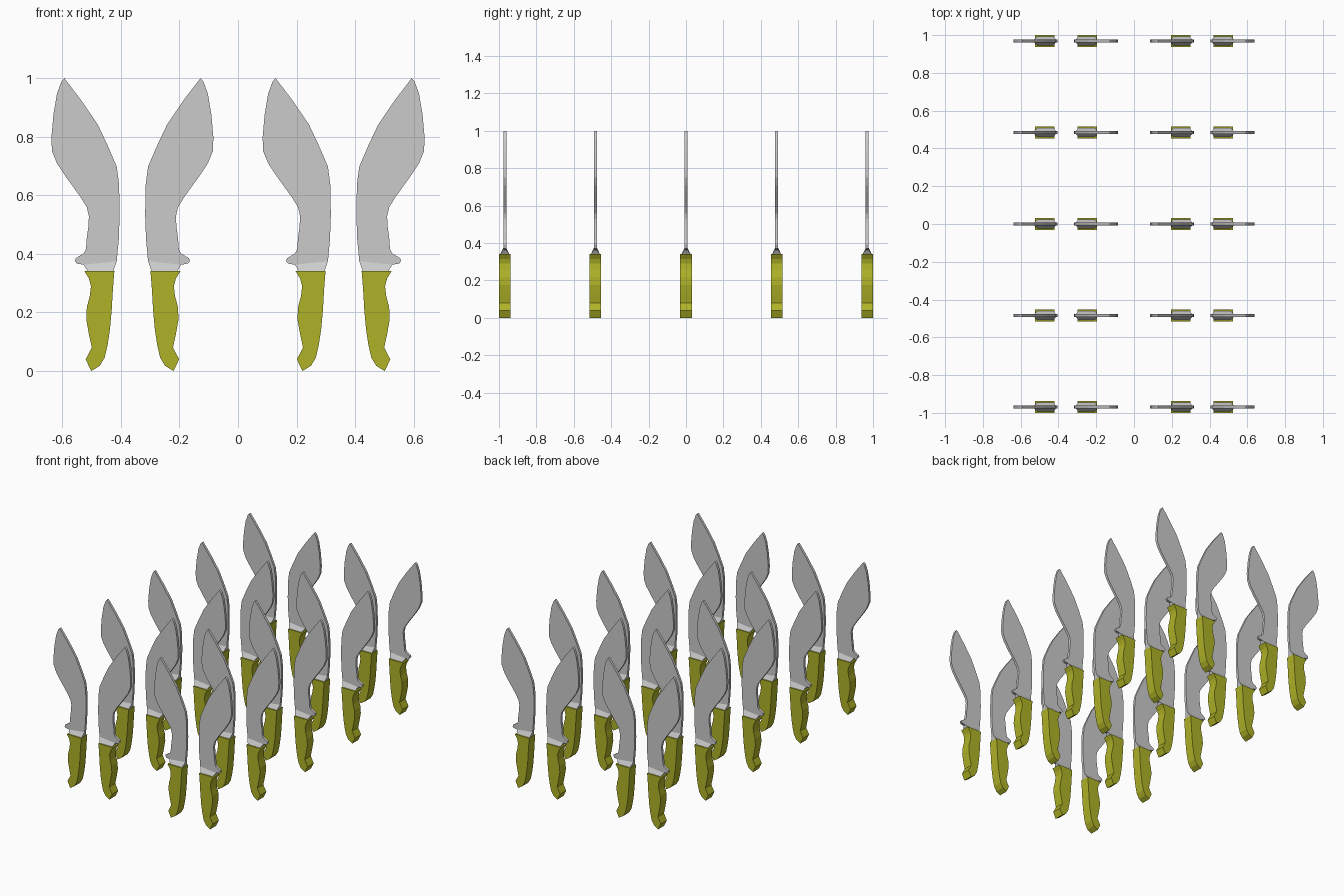
import bpy, bmesh

# Side profiles (x, z) of one knife, in the position of the outer left one
BLADE = [(-0.593, 1.0), (-0.537, 0.927), (-0.479, 0.842), (-0.445, 0.77), (-0.414, 0.698),
         (-0.406, 0.637), (-0.404, 0.535), (-0.407, 0.45), (-0.414, 0.375), (-0.527, 0.363),
         (-0.55, 0.367), (-0.557, 0.375), (-0.554, 0.385), (-0.526, 0.402), (-0.519, 0.416),
         (-0.516, 0.457), (-0.511, 0.491), (-0.509, 0.528), (-0.516, 0.559), (-0.537, 0.593),
         (-0.591, 0.668), (-0.618, 0.709), (-0.635, 0.75), (-0.637, 0.797), (-0.63, 0.876),
         (-0.618, 0.947), (-0.603, 0.988)]
HANDLE = [(-0.525, 0.342), (-0.422, 0.342), (-0.427, 0.28), (-0.431, 0.21), (-0.437, 0.143),
          (-0.445, 0.09), (-0.455, 0.046), (-0.472, 0.018), (-0.501, 0.004), (-0.52, 0.04),
          (-0.499, 0.08), (-0.509, 0.126), (-0.518, 0.177), (-0.516, 0.218), (-0.506, 0.256),
          (-0.502, 0.29), (-0.509, 0.316)]
# Bolster: flares from the blade thickness to a wider foot; (x, z, half thickness)
BOLSTER = [(-0.527, 0.363, 0.008), (-0.414, 0.375, 0.008),
           (-0.426, 0.341, 0.024), (-0.513, 0.341, 0.024)]


def slab(name, pts, sign, mat=None):
    """Flat-sided plate from a profile of (x, z, half thickness)."""
    bm = bmesh.new()
    front = [bm.verts.new((sign * x, -t, z)) for x, z, t in pts]
    back = [bm.verts.new((sign * x, t, z)) for x, z, t in pts]
    bm.faces.new(front)
    bm.faces.new(back[::-1])
    n = len(pts)
    for i in range(n):
        j = (i + 1) % n
        bm.faces.new((front[j], front[i], back[i], back[j]))
    bmesh.ops.recalc_face_normals(bm, faces=bm.faces[:])
    me = bpy.data.meshes.new(name)
    bm.to_mesh(me)
    bm.free()
    if mat:
        me.materials.append(mat)
    return me


olive = bpy.data.materials.new("olive_handle")
olive.diffuse_color = (0.43, 0.45, 0.02, 1)

# Left- and right-handed versions of every part
parts = {}
for sign in (1, -1):
    parts[sign] = {
        "blade": slab("blade", [(x, z, 0.008) for x, z in BLADE], sign),
        "bolster": slab("bolster", BOLSTER, sign),
        "handle": slab("handle", [(x, z - 0.004 * (z < 0.01), 0.031) for x, z in HANDLE], sign, olive),
    }

# Five rows of four knives, mirrored about the centre
SHIFT = 0.721
for row in range(5):
    y = (row - 2) * 0.4845
    for sign, dx in ((1, 0), (-1, -SHIFT), (1, SHIFT), (-1, 0)):
        for name, me in parts[sign].items():
            ob = bpy.data.objects.new(name, me)
            ob.location = (dx, y, 0)
            bpy.context.collection.objects.link(ob)
